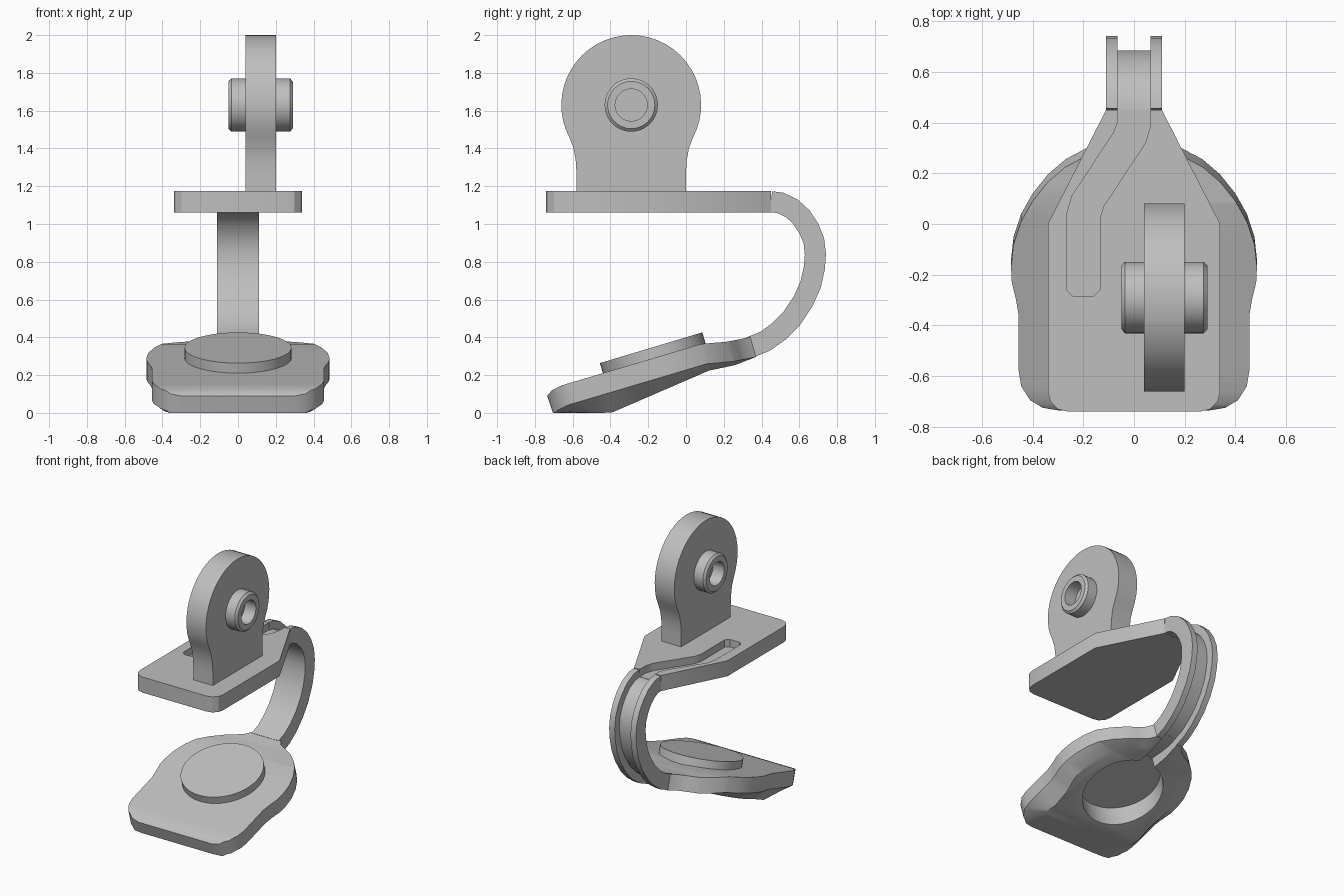
import bpy, bmesh
from math import sin, cos, pi, radians, atan
from mathutils import Matrix, Vector

cube = bpy.data.objects.get("Cube")
if cube:
    bpy.data.objects.remove(cube, do_unlink=True)

grey = bpy.data.materials.new("plain grey")
grey.use_nodes = True
grey.diffuse_color = (0.52, 0.52, 0.52, 1)
grey.node_tree.nodes["Principled BSDF"].inputs["Base Color"].default_value = grey.diffuse_color


def finish(name, bm):
    bmesh.ops.recalc_face_normals(bm, faces=bm.faces[:])
    mesh = bpy.data.meshes.new(name)
    bm.to_mesh(mesh)
    bm.free()
    mesh.materials.append(grey)
    ob = bpy.data.objects.new(name, mesh)
    bpy.context.collection.objects.link(ob)
    return ob


def prism(name, pts, lo, hi, axis="x"):
    """Extrude a yz outline along x, or an xy outline along z."""
    bm = bmesh.new()
    rings = []
    for h in (lo, hi):
        rings.append([bm.verts.new((h, a, b) if axis == "x" else (a, b, h)) for a, b in pts])
    n = len(pts)
    for ring in rings:
        bm.faces.new(ring)
    for i in range(n):
        j = (i + 1) % n
        bm.faces.new((rings[0][i], rings[0][j], rings[1][j], rings[1][i]))
    return finish(name, bm)


def cylinder(name, radius, bottom, top, matrix):
    """Round slab between two heights along the matrix z axis."""
    bm = bmesh.new()
    move = matrix @ Matrix.Translation((0, 0, (bottom + top) / 2))
    bmesh.ops.create_cone(bm, cap_ends=True, segments=48, radius1=radius,
                          radius2=radius, depth=top - bottom, matrix=move)
    return finish(name, bm)


def cut(ob, cutter):
    cutter.hide_render = True
    mod = ob.modifiers.new("cut", "BOOLEAN")
    mod.operation = "DIFFERENCE"
    mod.solver = "EXACT"
    mod.object = cutter
    bpy.context.view_layer.objects.active = ob
    bpy.ops.object.modifier_apply(modifier=mod.name)
    bpy.data.objects.remove(cutter, do_unlink=True)


def mirrored(half):
    return half + [(-x, y) for x, y in reversed(half)]


def offset(path, d):
    """Shift a polyline sideways by d."""
    out = []
    for i, p in enumerate(path):
        a = Vector(path[max(i - 1, 0)])
        b = Vector(path[min(i + 1, len(path) - 1)])
        t = (b - a).normalized()
        out.append((p[0] - t.y * d, p[1] + t.x * d))
    return out


# Top plate with tapered neck and offset slot
plate_half = [(0.26, -0.74), (0.30, -0.73), (0.33, -0.70), (0.34, -0.66),
              (0.34, 0), (0.11, 0.45)]
top_plate = prism("top_plate", mirrored(plate_half), 1.06, 1.175, "z")
slot = [(-0.065, 0.5), (-0.065, 0.40), (-0.08, 0.36), (-0.245, 0.11), (-0.265, 0.04),
        (-0.265, -0.26), (-0.24, -0.285), (-0.16, -0.285), (-0.135, -0.26),
        (-0.135, 0.02), (-0.12, 0.07), (0.045, 0.32), (0.063, 0.38), (0.065, 0.5)]
cut(top_plate, prism("slot_cutter", slot, 1.12, 1.3, "z"))

# Curved strap: inner web and two outer rails that leave a groove
path = [(0.45, 1.1175), (0.50, 1.112), (0.56, 1.083), (0.61, 1.037), (0.65, 0.977),
        (0.677, 0.91), (0.685, 0.84), (0.68, 0.77), (0.66, 0.68), (0.62, 0.59),
        (0.56, 0.50), (0.49, 0.43), (0.42, 0.38), (0.34, 0.347)]
inner, middle, outer = offset(path, -0.056), path, offset(path, 0.056)
prism("strap_web", inner + middle[::-1], -0.11, 0.11)
prism("strap_rail_left", middle + outer[::-1], 0.065, 0.11)
prism("strap_rail_right", middle + outer[::-1], -0.11, -0.065)

# Tilted foot: straight wall, chamfered underside, flattened where it rests
ridge = [(-0.735, 0.09), (-0.71, 0.12), (-0.66, 0.145), (0.08, 0.365), (0.22, 0.377), (0.36, 0.405)]


def top_height(y):
    for (a, za), (b, zb) in zip(ridge, ridge[1:]):
        if y <= b:
            break
    return za + (zb - za) * (y - a) / (b - a)


foot_half = [(0.30, -0.735), (0.36, -0.725), (0.41, -0.695), (0.445, -0.64), (0.455, -0.58),
             (0.455, -0.36), (0.465, -0.30), (0.482, -0.23), (0.485, -0.17), (0.475, -0.08),
             (0.445, 0.01), (0.40, 0.09), (0.34, 0.165), (0.27, 0.225), (0.20, 0.262),
             (0.15, 0.29), (0.11, 0.34)]
outline = mirrored(foot_half)
bm = bmesh.new()
rings = []
for depth, scale in ((0, 1), (-0.105, 1), (-0.205, 0.8)):
    rings.append([bm.verts.new((x * scale, -0.2 + (y + 0.2) * scale, depth)) for x, y in outline])
for low, high in zip(rings, rings[1:]):
    for i in range(len(outline)):
        j = (i + 1) % len(outline)
        bm.faces.new((low[i], low[j], high[j], high[i]))
bm.faces.new(rings[0])
bm.faces.new(rings[-1])
for y in (-0.71, -0.66, -0.45, 0.08, 0.22):
    bmesh.ops.bisect_plane(bm, geom=bm.verts[:] + bm.edges[:] + bm.faces[:],
                           plane_co=(0, y, 0), plane_no=(0, 1, 0))
for v in bm.verts:
    x, y, d = v.co
    share = min(max((-0.105 - d) / 0.1, 0), 1)
    d += share * 0.12 * max(0, y + 0.45)
    v.co = (x, y - 0.29 * d, max(0, top_height(y) + d))
foot = finish("foot", bm)

# Round pad on the foot, with a recess and groove beneath
tilt = Matrix.Translation((0, -0.169, 0.292)) @ Matrix.Rotation(atan(0.3), 4, "X")
cut(foot, cylinder("recess_cutter", 0.28, -0.5, -0.055, tilt))
groove = [(-0.1, 0.25), (0.08, 0.305), (0.22, 0.315), (0.30, 0.328), (0.42, 0.38),
          (0.42, -0.1), (-0.1, -0.1)]
cut(foot, prism("groove_cutter", groove, -0.065, 0.065))
cylinder("round_pad", 0.283, -0.03, 0.055, tilt)

# Upright lug with a round head
cy, cz, r = -0.29, 1.63, 0.37
neck = [(0.29, 1.17), (0.29, 1.27), (0.293, 1.33), (0.305, 1.40)]
arc = [radians(-28 + 236 * i / 32) for i in range(33)]
lug = [(cy + a, z) for a, z in neck]
lug += [(cy + r * cos(t), cz + r * sin(t)) for t in arc]
lug += [(cy - a, z) for a, z in reversed(neck)]
prism("lug", lug, 0.04, 0.20)

# Pin through the lug, hollow at both ends
half = [(0.07, 0), (0.07, 0.085), (0.17, 0.085), (0.17, 0.125), (0.155, 0.141)]
profile = half + [(-x, rad) for x, rad in reversed(half)]
bm = bmesh.new()
verts = [bm.verts.new((0.12 + x, cy, cz + rad)) for x, rad in profile]
edges = [bm.edges.new(pair) for pair in zip(verts, verts[1:])]
bmesh.ops.spin(bm, geom=verts + edges, cent=(0, cy, cz), axis=(1, 0, 0),
               angle=2 * pi, steps=40, use_duplicate=False)
bmesh.ops.remove_doubles(bm, verts=bm.verts[:], dist=0.0005)
finish("pin", bm)

# Smooth curved walls, keep edges sharp
for ob in bpy.context.collection.objects:
    if ob.type == "MESH" and grey.name in ob.data.materials:
        bpy.ops.object.select_all(action="DESELECT")
        ob.select_set(True)
        bpy.context.view_layer.objects.active = ob
        bpy.ops.object.shade_smooth_by_angle(angle=radians(28))
